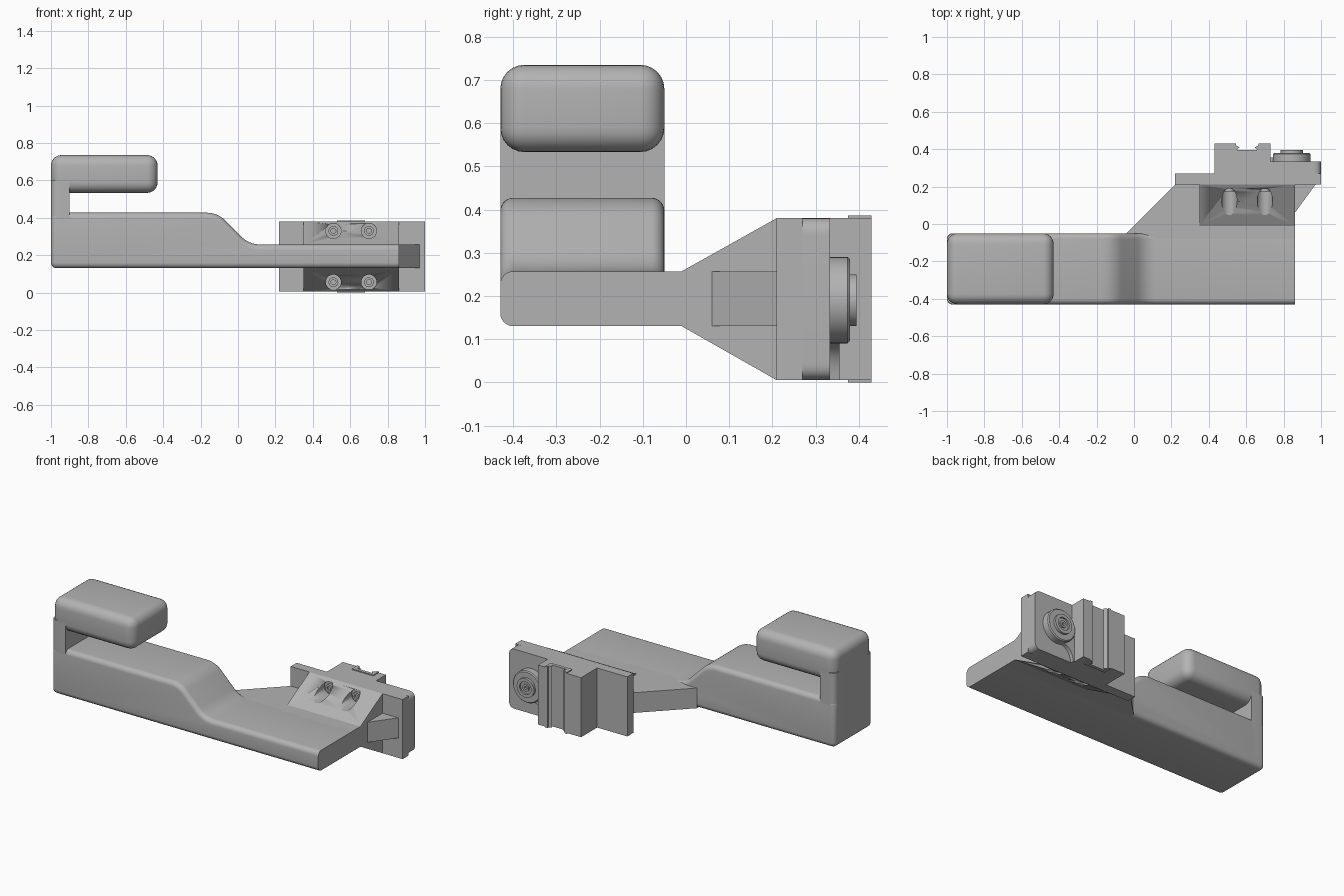
import bpy, bmesh
from mathutils import Vector, Matrix

old = bpy.data.objects.get("Cube")
if old:
    bpy.data.objects.remove(old, do_unlink=True)

grey = bpy.data.materials.new("plain_grey")
grey.use_nodes = True
COLOUR = (0.45, 0.45, 0.45, 1)
grey.diffuse_color = COLOUR
grey.node_tree.nodes["Principled BSDF"].inputs["Base Color"].default_value = COLOUR

# Maps a flat profile (u, v) and depth w to space, by extrusion axis
PLACE = {
    "x": lambda u, v, w: (w, u, v),
    "y": lambda u, v, w: (u, w, v),
    "z": lambda u, v, w: (u, v, w),
}


def finish(bm, name):
    bmesh.ops.recalc_face_normals(bm, faces=bm.faces)
    mesh = bpy.data.meshes.new(name)
    bm.to_mesh(mesh)
    bm.free()
    mesh.materials.append(grey)
    obj = bpy.data.objects.new(name, mesh)
    bpy.context.collection.objects.link(obj)
    bpy.ops.object.select_all(action="DESELECT")
    obj.select_set(True)
    bpy.context.view_layer.objects.active = obj
    bpy.ops.object.shade_smooth_by_angle(angle=0.6)
    return obj


def rounded(points, steps=8):
    """Points are (u, v) or (u, v, reach); reach rounds the corner."""
    out = []
    for i, p in enumerate(points):
        c = Vector(p[:2])
        if len(p) == 2:
            out.append(c)
            continue
        before = Vector(points[i - 1][:2])
        after = Vector(points[(i + 1) % len(points)][:2])
        a = c + (before - c).normalized() * p[2]
        b = c + (after - c).normalized() * p[2]
        for k in range(steps + 1):
            t = k / steps
            out.append(a * (1 - t) ** 2 + c * 2 * t * (1 - t) + b * t * t)
    return out


def prism(name, points, axis, low, high, radius=0, pick=None):
    """Extrudes a profile; edges whose two ends satisfy pick are rounded."""
    bm = bmesh.new()
    place = PLACE[axis]
    pts = rounded(points)
    bottom = [bm.verts.new(place(u, v, low)) for u, v in pts]
    top = [bm.verts.new(place(u, v, high)) for u, v in pts]
    bm.faces.new(bottom)
    bm.faces.new(top)
    for i in range(len(pts)):
        j = (i + 1) % len(pts)
        bm.faces.new((bottom[i], bottom[j], top[j], top[i]))
    bmesh.ops.recalc_face_normals(bm, faces=bm.faces)
    if radius:
        edges = [e for e in bm.edges
                 if pick is None or pick(e.verts[0].co, e.verts[1].co)]
        bmesh.ops.bevel(bm, geom=edges, offset=radius, offset_type="OFFSET",
                        segments=6, profile=0.5, affect="EDGES",
                        clamp_overlap=False)
    return finish(bm, name)


def box(name, x, y, z, radius=0, pick=None):
    corners = [(x[0], y[0]), (x[1], y[0]), (x[1], y[1]), (x[0], y[1])]
    return prism(name, corners, "z", z[0], z[1], radius, pick)


def lathe(name, x, z, profile):
    """Turns (radius, y) points round an axis along y."""
    bm = bmesh.new()
    verts = [bm.verts.new((x + r, y, z)) for r, y in profile]
    edges = [bm.edges.new(pair) for pair in zip(verts, verts[1:])]
    bmesh.ops.spin(bm, geom=verts + edges, cent=(x, 0, z), axis=(0, 1, 0),
                   angle=6.283185307, steps=40)
    bmesh.ops.remove_doubles(bm, verts=bm.verts, dist=0.0002)
    return finish(bm, name)


FRONT, BACK, END = -0.43, -0.05, 0.86


# Long handle body with a sloping step; only its right end stays sharp
def body_edges(a, b):
    along_y = abs(a.y - b.y) > 0.1
    if along_y:
        return max(a.x, b.x) < -0.99
    return min(a.x, b.x) < END - 0.01


prism("main_body",
      [(-1, 0.13), (END, 0.13), (END, 0.257), (0.06, 0.257, 0.06),
       (-0.11, 0.427, 0.06), (-1, 0.427)],
      "y", FRONT, BACK, 0.03, body_edges)

# Hooked end: upright and overhanging arm
box("hook_upright", (-1, -0.9), (FRONT, BACK), (0.2, 0.6), 0.035,
    lambda a, b: max(a.x, b.x) < -0.99 and abs(a.z - b.z) > 0.1)
box("hook_arm", (-1, -0.43), (FRONT, BACK), (0.533, 0.735), 0.056)

# Flat web reaching back to the mount
prism("mount_web",
      [(-0.04, -0.1), (-0.04, BACK), (0.22, 0.21), (0.97, 0.21),
       (END, 0.06), (END, -0.1)], "z", 0.13, 0.257)

# Wedge with four counterbored screw holes
wedge = prism("mount_wedge",
              [(-0.01, 0.13), (0.21, 0.005), (0.21, 0.38), (-0.01, 0.257)],
              "x", 0.35, END)
bm = bmesh.new()
HOLES = [(x, z) for x in (0.51, 0.7) for z in (0.055, 0.33)]
for x, z in HOLES:
    turn = Matrix.Translation((x, 0.045, z)) @ Matrix.Rotation(1.570796, 4, "X")
    bmesh.ops.create_cone(bm, cap_ends=True, segments=32, radius1=0.041,
                          radius2=0.041, depth=0.29, matrix=turn)
cutter = finish(bm, "hole_cutter")
cutter.hide_render = True
cut = wedge.modifiers.new("holes", "BOOLEAN")
cut.operation = "DIFFERENCE"
cut.solver = "EXACT"
cut.object = cutter
bpy.context.view_layer.objects.active = wedge
bpy.ops.object.modifier_apply(modifier=cut.name)
bpy.data.objects.remove(cutter, do_unlink=True)
for x, z in HOLES:
    lathe("screw", x, z, [(0, 0.187), (0.013, 0.187), (0.013, 0.175),
                          (0.026, 0.175), (0.026, 0.195), (0, 0.195)])

# Mounting plates
box("back_plate", (0.22, 1), (0.21, 0.27), (0.005, 0.38))
prism("clamp_plate",
      [(0.48, 0.005), (1, 0.005, 0.04), (1, 0.38, 0.04), (0.48, 0.38)],
      "y", 0.265, 0.333)

# Clamp rail: side walls, floor and dovetail insert
box("rail_left_wall", (0.43, 0.53), (0.265, 0.43), (0.005, 0.38))
box("rail_floor", (0.48, 0.73), (0.33, 0.38), (0.005, 0.38))
box("rail_right_wall", (0.68, 0.73), (0.33, 0.43), (0.005, 0.38))
MID = 0.605
half = [(0.075, 0.375), (0.075, 0.43), (0.06, 0.43), (0.06, 0.42),
        (0.04, 0.41), (0.055, 0.395)]
prism("rail_insert",
      [(MID - u, v) for u, v in half] + [(MID + u, v) for u, v in half[::-1]],
      "z", 0, 0.386)

# Clamp knob and the curved web under it
lathe("clamp_knob", 0.843, 0.19,
      [(0, 0.33), (0.1, 0.33), (0.1, 0.374), (0.094, 0.38), (0.06, 0.38),
       (0.06, 0.395), (0.04, 0.395), (0.04, 0.385), (0.022, 0.385),
       (0.022, 0.393), (0.01, 0.393), (0.01, 0.38), (0, 0.38)])
prism("knob_web",
      [(0.72, 0.005), (0.74, 0.005), (0.755, 0.09, 0.07), (0.85, 0.1),
       (0.84, 0.2), (0.72, 0.2)], "y", 0.33, 0.355)
